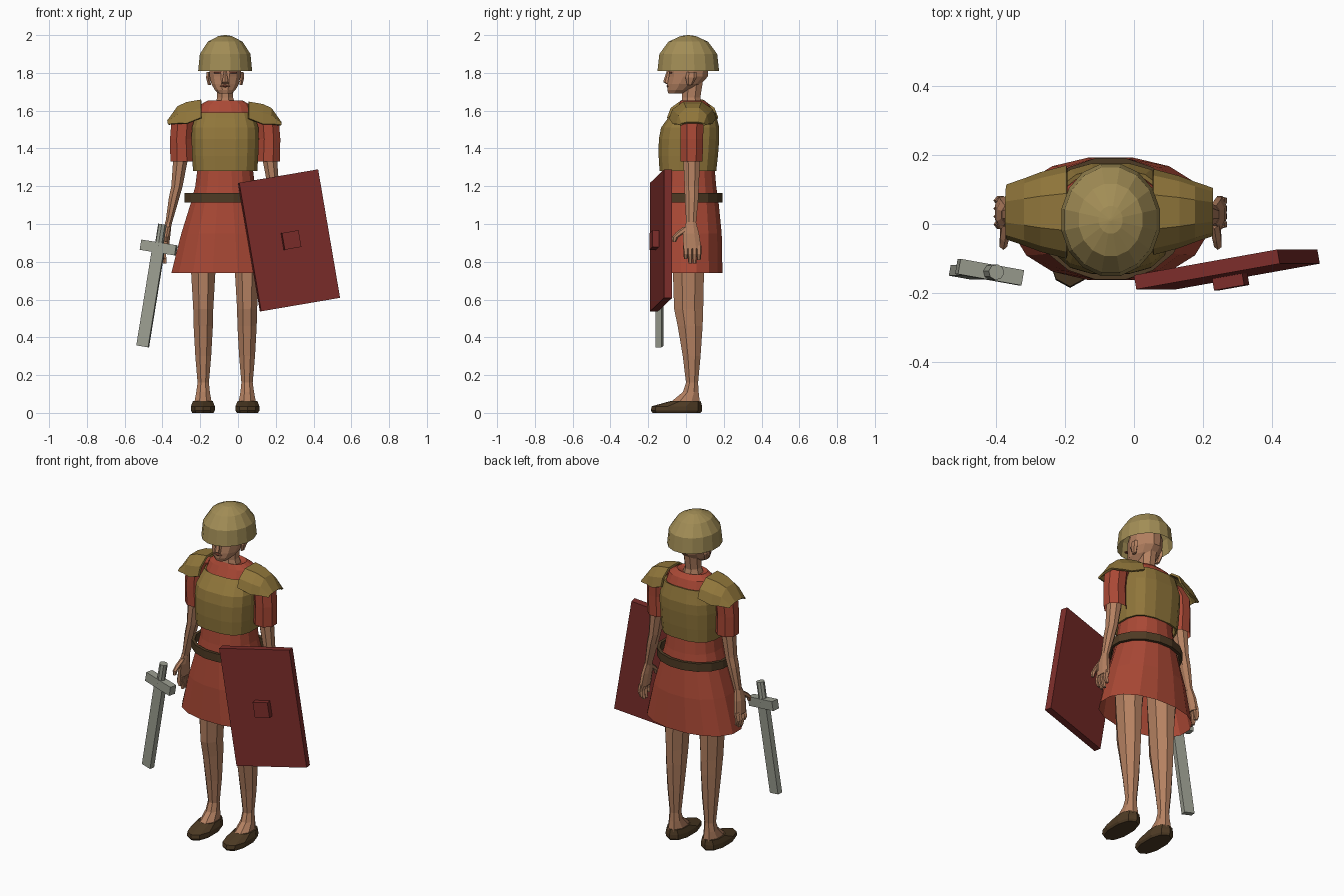
import bpy, bmesh, math
from mathutils import Matrix, Vector

CX = -0.068  # body centre line


def mat(name, r, g, b):
    m = bpy.data.materials.new(name)
    m.diffuse_color = (r ** 2.2, g ** 2.2, b ** 2.2, 1)
    return m


SKIN = mat("skin", .70, .50, .38)
RED = mat("red_cloth", .66, .29, .22)
GOLD = mat("bronze", .56, .46, .24)
HELM = mat("pale_bronze", .63, .55, .34)
LEATHER = mat("leather", .31, .24, .16)
CRIMSON = mat("shield_red", .48, .19, .18)
STEEL = mat("steel", .60, .61, .56)
LIP = mat("lip", .50, .28, .22)


def finish(name, bm, m, thick=0):
    bmesh.ops.recalc_face_normals(bm, faces=bm.faces)
    me = bpy.data.meshes.new(name)
    bm.to_mesh(me)
    bm.free()
    me.materials.append(m)
    ob = bpy.data.objects.new(name, me)
    bpy.context.collection.objects.link(ob)
    if thick:
        mod = ob.modifiers.new("thickness", 'SOLIDIFY')
        mod.thickness = thick
    return ob


def skin(name, rows, m, closed=True, caps=(True, True), thick=0):
    """Bridge successive rows of points with quads."""
    bm = bmesh.new()
    vs = [[bm.verts.new(p) for p in row] for row in rows]
    n = len(rows[0])
    for a, b in zip(vs, vs[1:]):
        for i in range(n if closed else n - 1):
            j = (i + 1) % n
            bm.faces.new((a[i], a[j], b[j], b[i]))
    if closed and caps[0]:
        bm.faces.new(vs[0])
    if closed and caps[1]:
        bm.faces.new(vs[-1])
    return finish(name, bm, m, thick)


def loft(name, rings, m, n=8, p=2.0, s=1, caps=(True, True), thick=0):
    """Rings of (x, y, z, half width, half depth); x is measured from the body centre."""
    def pw(c):
        return math.copysign(abs(c) ** (2 / p), c)
    rows = []
    for x, y, z, hx, hy in rings:
        ang = [2 * math.pi * (i + .5) / n for i in range(n)]
        k = 1 / max(pw(math.cos(a)) for a in ang)
        rows.append([(CX + s * x + hx * k * pw(math.cos(a)), y + hy * k * pw(math.sin(a)), z)
                     for a in ang])
    return skin(name, rows, m, caps=caps, thick=thick)


def box(name, size, loc, frame, m):
    bm = bmesh.new()
    bmesh.ops.create_cube(bm, size=1)
    bmesh.ops.transform(bm, verts=bm.verts,
                        matrix=frame @ Matrix.Translation(loc) @ Matrix.Diagonal((*size, 1)))
    return finish(name, bm, m)


def frame(loc, tilt, yaw):
    return (Matrix.Translation(loc) @ Matrix.Rotation(math.radians(tilt), 4, 'Y')
            @ Matrix.Rotation(math.radians(yaw), 4, 'Z'))


# Helmet: open faceted dome
loft("helmet", [(0, .012, 1.81, .143, .163), (0, .012, 1.90, .134, .153),
                (0, .012, 1.965, .092, .105), (0, .012, 1.995, .035, .04),
                (0, .012, 2.0, .004, .004)], HELM, 16, caps=(False, True))

# Head, neck and face
loft("head", [(0, -.055, 1.69, .034, .038), (0, -.035, 1.71, .055, .064),
              (0, -.01, 1.74, .072, .088), (0, .012, 1.78, .082, .103),
              (0, .014, 1.84, .085, .105), (0, .014, 1.90, .07, .09)], SKIN, 12)
loft("neck", [(0, .03, 1.62, .058, .058), (0, .028, 1.67, .042, .048),
              (0, .035, 1.76, .045, .055)], SKIN, 8)
loft("nose", [(0, -.092, 1.742, .02, .012), (0, -.1, 1.752, .016, .018),
              (0, -.088, 1.81, .007, .012)], SKIN, 6)
loft("lips", [(0, -.088, 1.72, .014, .008), (0, -.088, 1.73, .027, .014),
              (0, -.088, 1.738, .014, .01)], LIP, 6)
for s, side in ((-1, "right"), (1, "left")):
    loft(side + "_ear", [(.083, .02, 1.735, .008, .012), (.09, .027, 1.775, .011, .026),
                         (.088, .03, 1.805, .01, .022)], SKIN, 6, s=s)
    loft(side + "_brow", [(.035, -.083, 1.797, .024, .008),
                          (.035, -.083, 1.805, .024, .008)], LIP, 4, s=s)

# Tunic with open flared skirt
loft("tunic", [(0, .015, .74, .285, .178), (0, .015, .95, .232, .174),
               (0, .015, 1.11, .182, .158), (0, .015, 1.2, .158, .145),
               (0, .015, 1.28, .148, .138), (0, .02, 1.5, .16, .135),
               (0, .038, 1.57, .155, .11), (0, .042, 1.63, .135, .082),
               (0, .035, 1.655, .09, .062), (0, .03, 1.64, .055, .053)],
     RED, 16, 2.2, caps=(False, True))

# Belt: ring standing clear of the waist
loft("belt", [(0, .015, 1.115, .216, .177), (0, .015, 1.163, .216, .177)],
     LEATHER, 16, caps=(False, False), thick=.018)

# Breastplate
loft("cuirass", [(0, .01, 1.28, .17, .15), (0, .012, 1.36, .175, .157),
                 (0, .016, 1.45, .178, .16), (0, .022, 1.51, .176, .154),
                 (0, .034, 1.56, .16, .13), (0, .042, 1.59, .15, .115)],
     GOLD, 16, 2.8, caps=(False, False), thick=.012)

for s, side in ((-1, "right"), (1, "left")):
    # Shoulder guard: arched strip that falls away outwards
    stations = [(.125, 1.648, 1.56, .125), (.2, 1.635, 1.53, .105),
                (.245, 1.615, 1.53, .088), (.298, 1.54, 1.525, .07)]
    skin(side + "_shoulder_guard",
         [[(CX + s * x, .035 + yh * k, lo + (hi - lo) * h)
           for k, h in ((-1, 0), (-.85, .55), (-.4, 1), (.4, 1), (.85, .55), (1, 0))]
          for x, hi, lo, yh in stations], GOLD, closed=False, thick=.012 * s)

    # Sleeve and arm
    loft(side + "_sleeve", [(.228, .03, 1.33, .062, .058), (.232, .03, 1.45, .06, .06),
                            (.225, .032, 1.54, .06, .062), (.185, .035, 1.60, .045, .05)],
         RED, 8, s=s, caps=(False, True))
    loft(side + "_arm", [(.23, .03, 1.45, .042, .045), (.238, .03, 1.33, .038, .044),
                         (.255, .03, 1.2, .03, .038), (.27, .03, 1.14, .028, .036),
                         (.3, .027, 1.0, .017, .026)], SKIN, 8, s=s)

    # Hand with thumb and fingers
    loft(side + "_hand", [(.3, .027, 1.01, .017, .026), (.31, .026, .95, .021, .043),
                          (.318, .034, .87, .019, .047)], SKIN, 8, s=s)
    loft(side + "_thumb", [(.302, .012, .985, .013, .022), (.308, -.028, .955, .013, .022),
                           (.312, -.058, .93, .011, .015), (.312, -.062, .905, .007, .008)],
         SKIN, 6, s=s)
    for i, tip in enumerate((.815, .79, .79, .81)):
        y = -.001 + .023 * i
        loft(f"{side}_finger_{i + 1}", [(.318, y, .885, .013, .012), (.326, y, .84, .012, .011),
                                        (.318, y, tip, .008, .008)], SKIN, 5, s=s)

    # Leg
    loft(side + "_leg", [(.115, .02, .98, .085, .09), (.116, .013, .74, .064, .082),
                         (.116, .014, .55, .053, .077), (.116, .022, .46, .051, .066),
                         (.116, .03, .30, .042, .047), (.116, .032, .16, .03, .032),
                         (.117, .025, .11, .036, .042), (.117, -.005, .055, .046, .078)],
         SKIN, 8, s=s)

    # Shoe
    loft(side + "_shoe", [(.118, -.05, 0, .056, .122), (.118, -.05, .012, .063, .13),
                          (.118, -.048, .035, .063, .128), (.118, 0, .064, .052, .074)],
         LEATHER, 10, 2.3, s=s)

# Shield with square boss
f = frame((.27, -.132, .913), -9.7, 10)
box("shield", (.43, .042, .69), (0, 0, 0), f, CRIMSON)
box("shield_boss", (.09, .05, .09), (.005, -.03, 0), f, CRIMSON)

# Short sword
f = frame((-.42, -.14, .875), 9.2, -10)
box("sword_blade", (.064, .032, .53), (0, 0, -.265), f, STEEL)
box("sword_guard", (.19, .045, .055), (0, 0, 0), f, STEEL)
bm = bmesh.new()
bmesh.ops.create_cone(bm, cap_ends=True, segments=8, radius1=.023, radius2=.023, depth=.13,
                      matrix=f @ Matrix.Translation((0, 0, .06)))
finish("sword_grip", bm, STEEL)
